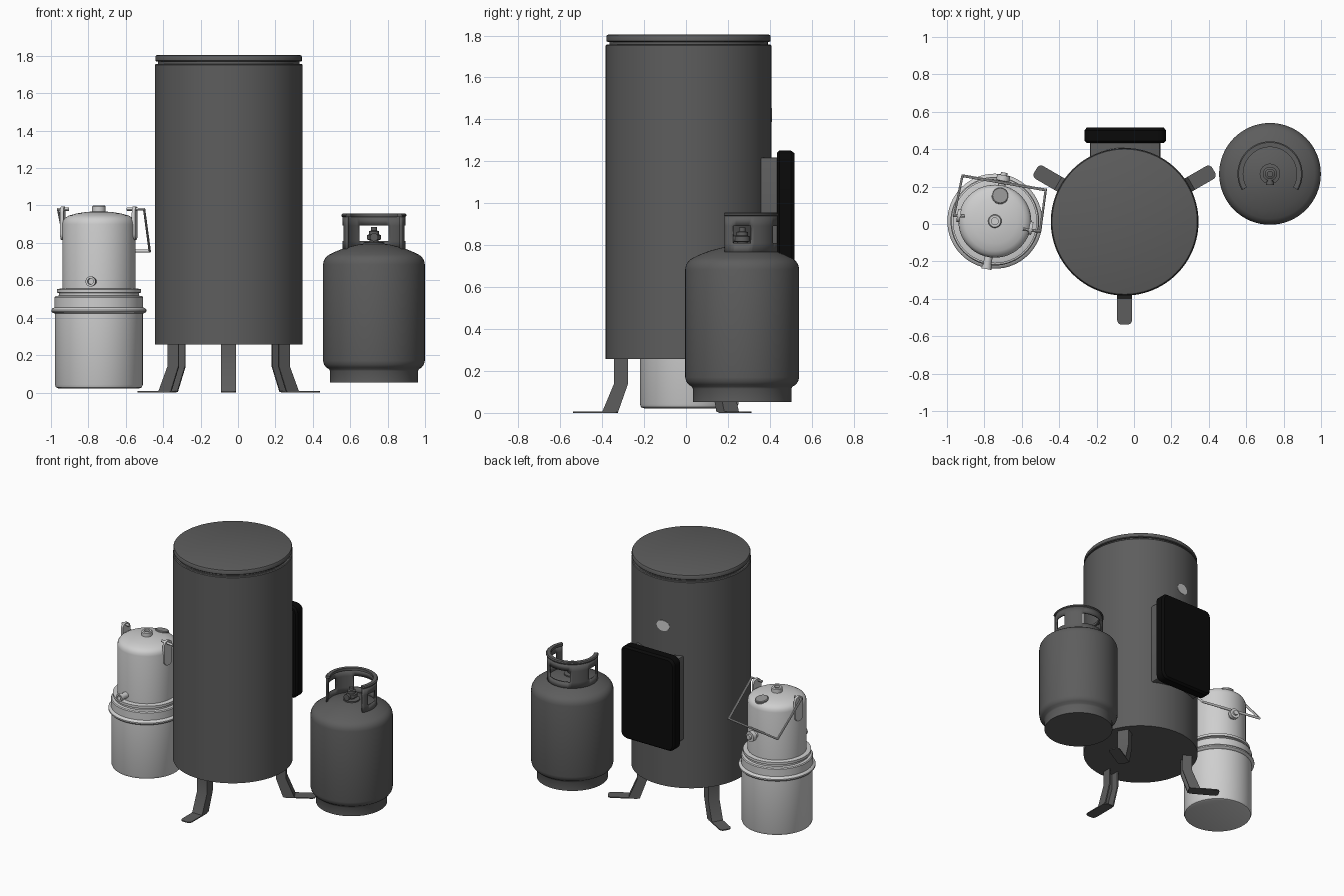
import bpy, bmesh
from math import sin, cos, pi, radians
from mathutils import Vector, Matrix

if "Cube" in bpy.data.objects:
    bpy.data.objects.remove(bpy.data.objects["Cube"])


def mat(name, r, g, b):
    m = bpy.data.materials.new(name)
    m.diffuse_color = (r, g, b, 1)
    m.use_nodes = True
    m.node_tree.nodes["Principled BSDF"].inputs["Base Color"].default_value = m.diffuse_color
    return m


DARK = mat("dark_grey_paint", 0.11, 0.11, 0.11)
STEEL = mat("light_steel", 0.62, 0.62, 0.62)
GREY = mat("mid_grey", 0.3, 0.3, 0.3)
BLACK = mat("black_plastic", 0.003, 0.003, 0.003)


def finish(name, bm, m, matrix=Matrix(), angle=35):
    bmesh.ops.recalc_face_normals(bm, faces=bm.faces)
    me = bpy.data.meshes.new(name)
    bm.to_mesh(me)
    bm.free()
    o = bpy.data.objects.new(name, me)
    bpy.context.collection.objects.link(o)
    me.materials.append(m)
    o.matrix_world = matrix
    bpy.ops.object.select_all(action='DESELECT')
    o.select_set(True)
    bpy.context.view_layer.objects.active = o
    bpy.ops.object.shade_smooth_by_angle(angle=radians(angle))
    return o


def bridge(bm, rings, closed=True):
    """Skin successive rings of points and cap both ends."""
    vs = [[bm.verts.new(p) for p in r] for r in rings]
    n = len(vs[0])
    for a, b in zip(vs, vs[1:]):
        for i in range(n):
            j = (i + 1) % n
            bm.faces.new((a[i], a[j], b[j], b[i]))
    if closed:
        bm.faces.new(vs[0])
        bm.faces.new(vs[-1])


def lathe(name, profile, m, loc=(0, 0, 0), n=64, axis=(0, 0, 1)):
    bm = bmesh.new()
    bridge(bm, [[(r * cos(2 * pi * i / n), r * sin(2 * pi * i / n), z) for i in range(n)]
                for r, z in profile])
    rot = Vector((0, 0, 1)).rotation_difference(Vector(axis)).to_matrix().to_4x4()
    return finish(name, bm, m, Matrix.Translation(loc) @ rot)


def outline(w, h, r, seg=6):
    """Rounded rectangle centred on the origin."""
    pts = []
    for k, (sx, sy) in enumerate(((1, 1), (-1, 1), (-1, -1), (1, -1))):
        for i in range(seg + 1):
            a = pi / 2 * (k + i / seg)
            pts.append((sx * (w / 2 - r) + r * cos(a), sy * (h / 2 - r) + r * sin(a)))
    return pts


def plate(name, layers, m, matrix, seg=6):
    """Stack of rounded rectangles: (width, height, corner radius, z)."""
    bm = bmesh.new()
    bridge(bm, [[(x, y, z) for x, y in outline(w, h, r, seg)] for w, h, r, z in layers])
    return finish(name, bm, m, matrix)


# ---- Main cylinder with lid
TX, TY, TR = -0.05, 0.012, 0.395
lathe("main_cylinder", [(TR, 0.257), (TR, 1.752), (TR - 0.005, 1.757), (0.378, 1.757),
                        (0.378, 1.77), (0.387, 1.77), (0.392, 1.774), (0.392, 1.796),
                        (0.388, 1.802), (0.38, 1.805)], DARK, (TX, TY, 0), 96)

# ---- Three bent channel legs with flat feet
for k, deg in enumerate((-90, 30, 150)):
    M = Matrix.Translation((TX, TY, 0)) @ Matrix.Rotation(radians(deg), 4, 'Z')
    rings = []
    for ri, ro, z in ((0.288, 0.355, 0.262), (0.288, 0.355, 0.14), (0.336, 0.412, 0.004)):
        t, w = 0.01, 0.04
        rings.append([(ri, -w, z), (ro, -w, z), (ro, w, z), (ri, w, z),
                      (ri, w - t, z), (ro - t, w - t, z), (ro - t, t - w, z), (ri, t - w, z)])
    bm = bmesh.new()
    bridge(bm, rings)
    finish(f"leg_{k + 1}", bm, DARK, M)
    plate(f"foot_{k + 1}", [(0.214, 0.08, 0.025, 0), (0.214, 0.08, 0.025, 0.007)], DARK,
          M @ Matrix.Translation((0.443, 0, 0)))

# ---- Control box on the back, with its mounting bracket
BACK = Matrix.Rotation(radians(-90), 4, 'X')
plate("control_box", [(0.41, 0.65, 0.04, 0), (0.434, 0.674, 0.05, 0.012),
                      (0.434, 0.674, 0.05, 0.068), (0.41, 0.65, 0.04, 0.084)],
      BLACK, Matrix.Translation((-0.047, 0.433, 0.914)) @ BACK)
plate("box_bracket", [(0.375, 0.61, 0.01, 0), (0.375, 0.61, 0.01, 0.1)],
      DARK, Matrix.Translation((-0.047, 0.338, 0.914)) @ BACK, 2)

# ---- Light badge wrapped on the back of the cylinder
bm = bmesh.new()
rings = []
for rad in (TR - 0.003, TR + 0.003):
    ring = []
    for i in range(20):
        t = 2 * pi * i / 20
        a = radians(97) + 0.048 / TR * cos(t)
        ring.append((rad * cos(a), rad * sin(a), 1.42 + 0.038 * sin(t)))
    rings.append(ring)
bridge(bm, rings)
finish("back_badge", bm, STEEL, Matrix.Translation((TX, TY, 0)))

# ---- Gas bottle
G = (0.727, 0.268, 0)
lathe("gas_bottle", [(0.235, 0.053), (0.235, 0.115), (0.24, 0.125), (0.256, 0.135),
                     (0.267, 0.15), (0.272, 0.17), (0.272, 0.685), (0.268, 0.705),
                     (0.257, 0.724), (0.24, 0.737), (0.2, 0.756), (0.15, 0.775),
                     (0.08, 0.792), (0.03, 0.797)], DARK, G)
lathe("gas_valve", [(0.055, 0.78), (0.055, 0.803), (0.025, 0.806), (0.025, 0.815),
                    (0.038, 0.818), (0.038, 0.842), (0.027, 0.845), (0.027, 0.862),
                    (0.016, 0.866), (0.016, 0.885)], DARK, G, 24)
lathe("valve_outlet", [(0.016, 0), (0.016, 0.04), (0.022, 0.04), (0.022, 0.06)], DARK,
      (G[0], G[1], 0.83), 16, (0, -1, 0))

# Guard collar: open at the front, three windows
bm = bmesh.new()
zs = (0.755, 0.81, 0.892, 0.94)
cols = [[bm.verts.new((0.163 * cos(radians(a)), 0.163 * sin(radians(a)), z)) for z in zs]
        for a in range(-30, 211, 5)]
for c in range(len(cols) - 1):
    a = -30 + 5 * c + 2.5
    window = any(abs(a - mid) < half for mid, half in ((0, 15), (90, 30), (180, 15)))
    for r in range(3):
        if not (r == 1 and window):
            bm.faces.new((cols[c][r], cols[c + 1][r], cols[c + 1][r + 1], cols[c][r + 1]))
o = finish("bottle_collar", bm, DARK, Matrix.Translation(G))
s = o.modifiers.new("thickness", 'SOLIDIFY')
s.thickness = 0.012
s.offset = 0
# Rolled rim on the collar
bm = bmesh.new()
section = ((0.143, 0.938), (0.168, 0.938), (0.174, 0.944), (0.174, 0.95), (0.168, 0.956),
           (0.143, 0.956))
bridge(bm, [[(r * cos(radians(a)), r * sin(radians(a)), z) for r, z in section]
            for a in range(-30, 211, 5)])
finish("collar_rim", bm, DARK, Matrix.Translation(G))

# ---- Light steel canister
K = Vector((-0.744, 0.015, 0))
lathe("canister_base", [(0.215, 0.022), (0.229, 0.027), (0.235, 0.042), (0.235, 0.422),
                        (0.248, 0.426), (0.254, 0.433), (0.254, 0.442), (0.248, 0.45),
                        (0.237, 0.455), (0.237, 0.508), (0.232, 0.515), (0.214, 0.518),
                        (0.214, 0.532), (0.225, 0.534), (0.225, 0.552), (0.205, 0.556)],
      STEEL, K)
lathe("canister_top", [(0.195, 0.55), (0.195, 0.9), (0.191, 0.919), (0.18, 0.934),
                       (0.16, 0.946), (0.12, 0.957), (0.07, 0.965), (0.03, 0.968)], STEEL, K)
lathe("top_knob", [(0.036, 0.96), (0.036, 0.994), (0.031, 1.0), (0.018, 1.0), (0.018, 0.985)],
      STEEL, K, 24)
lathe("filler_cap", [(0.045, -0.01), (0.045, 0.008), (0.04, 0.012)], GREY,
      K + Vector((0.028, 0.135, 0.949)), 24, (0.04, 0.2, 1))


def radial(name, deg, z, profile, m=STEEL):
    d = (cos(radians(deg)), sin(radians(deg)), 0)
    return lathe(name, profile, m, K + Vector((0, 0, z)), 20, d)


# Front spout and rear fitting
radial("front_spout", -100, 0.594, [(0.022, 0.18), (0.022, 0.235), (0.027, 0.235),
                                    (0.027, 0.26), (0.016, 0.26), (0.016, 0.23)])
radial("rear_fitting", 79, 0.715, [(0.02, 0.18), (0.02, 0.215), (0.036, 0.22),
                                   (0.036, 0.25), (0.018, 0.25), (0.018, 0.265)])

# Handle ears either side
for name, deg in (("left_ear", 171), ("right_ear", -11)):
    M = (Matrix.Translation(K) @ Matrix.Rotation(radians(deg), 4, 'Z')
         @ Matrix.Translation((0.186, 0, 0.905)) @ Matrix.Rotation(radians(90), 4, 'Y'))
    plate(name, [(0.18, 0.07, 0.033, 0), (0.18, 0.07, 0.033, 0.018)], STEEL, M)

# Wire handle hanging to the back
cu = bpy.data.curves.new("wire_handle", 'CURVE')
cu.dimensions = '3D'
cu.bevel_depth = 0.009
cu.bevel_resolution = 2
cu.use_fill_caps = True
path = [(-0.904, 0.043, 0.98), (-0.962, 0.046, 0.98), (-0.917, 0.258, 0.757),
        (-0.472, 0.182, 0.757), (-0.502, -0.04, 0.98), (-0.594, -0.027, 0.98)]
sp = cu.splines.new('POLY')
sp.points.add(len(path) - 1)
for p, co in zip(sp.points, path):
    p.co = (*co, 1)
cu.materials.append(STEEL)
o = bpy.data.objects.new("wire_handle", cu)
bpy.context.collection.objects.link(o)
bpy.ops.object.select_all(action='DESELECT')
o.select_set(True)
bpy.context.view_layer.objects.active = o
bpy.ops.object.convert(target='MESH')
bpy.ops.object.shade_smooth_by_angle(angle=radians(40))
